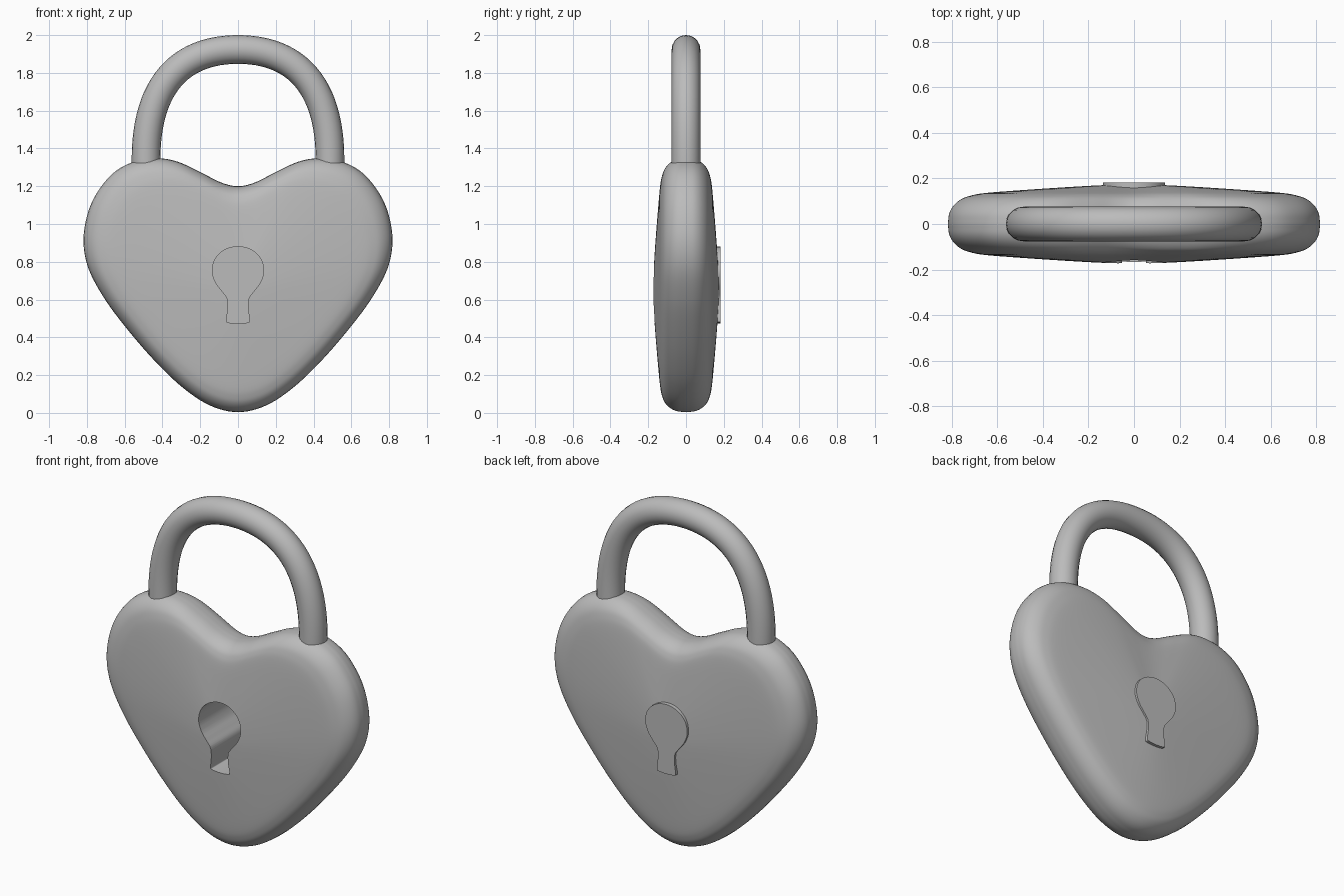
import bpy, bmesh, math
from mathutils import Vector

if "Cube" in bpy.data.objects:
    bpy.data.objects.remove(bpy.data.objects["Cube"])

grey = bpy.data.materials.new("grey_metal")
grey.use_nodes = True
GREY = (0.5, 0.5, 0.5, 1)
grey.diffuse_color = GREY
grey.node_tree.nodes["Principled BSDF"].inputs["Base Color"].default_value = GREY


def spline(points, steps, mirror_ends=False):
    """Smooth curve through 2D points; mirror_ends gives level ends on the x = 0 axis."""
    p = [Vector(q) for q in points]
    flip = Vector((-1, 1))
    first = p[1] * flip if mirror_ends else p[0] * 2 - p[1]
    last = p[-2] * flip if mirror_ends else p[-1] * 2 - p[-2]
    p = [first] + p + [last]
    out = []
    for a, b, c, d in zip(p, p[1:], p[2:], p[3:]):
        for i in range(steps):
            t = i / steps
            out.append(0.5 * (2 * b + (c - a) * t + (2 * a - 5 * b + 4 * c - d) * t ** 2
                              + (3 * b - a - 3 * c + d) * t ** 3))
    return out + [p[-2]]


def closed_outline(half, steps):
    right = spline(half, steps, True)
    return right + [Vector((-v.x, v.y)) for v in right[-2:0:-1]]


def make_object(name, bm, angle=35):
    bmesh.ops.recalc_face_normals(bm, faces=bm.faces)
    mesh = bpy.data.meshes.new(name)
    bm.to_mesh(mesh)
    bm.free()
    mesh.materials.append(grey)
    ob = bpy.data.objects.new(name, mesh)
    bpy.context.collection.objects.link(ob)
    return ob


def activate(ob):
    bpy.ops.object.select_all(action='DESELECT')
    ob.select_set(True)
    bpy.context.view_layer.objects.active = ob


def prism(name, outline, y0, y1):
    bm = bmesh.new()
    face = bm.faces.new([bm.verts.new((v.x, y0, v.y)) for v in outline])
    moved = bmesh.ops.extrude_face_region(bm, geom=[face])["geom"]
    bmesh.ops.translate(bm, vec=(0, y1 - y0, 0),
                        verts=[g for g in moved if isinstance(g, bmesh.types.BMVert)])
    if not any(f.normal.y and f.is_valid and f is face for f in bm.faces):
        bm.faces.new([v for v in face.verts])
    return make_object(name, bm)


# Heart body: outline rings shrinking towards the middle of each bulging face
heart = closed_outline([(0, 1.2), (.09, 1.22), (.2, 1.275), (.32, 1.33), (.43, 1.348),
                        (.55, 1.33), (.66, 1.27), (.75, 1.16), (.8, 1.04), (.818, .9),
                        (.79, .76), (.71, .61), (.6, .46), (.45, .285), (.3, .14),
                        (.15, .04), (0, .004)], 6)
bulge = spline([(1, 0), (.993, .045), (.97, .08), (.93, .108), (.88, .124), (.8, .136),
                (.6, .149), (.3, .165), (.08, .174)], 4)
profile = [(s, -y) for s, y in reversed(bulge)] + [(s, y) for s, y in bulge[1:]]
middle = Vector((0, .65))
bm = bmesh.new()
rings = []
for s, y in profile:
    ring = [middle + (v - middle) * s for v in heart]
    rings.append([bm.verts.new((v.x, y, v.y)) for v in ring])
n = len(heart)
for a, b in zip(rings, rings[1:]):
    for i in range(n):
        bm.faces.new((a[i], a[(i + 1) % n], b[(i + 1) % n], b[i]))
bm.faces.new(rings[0])
bm.faces.new(rings[-1])
body = make_object("heart_body", bm)

# Keyhole pocket in the front, with its plate standing proud of the back
keyhole = closed_outline([(0, .88), (.07, .863), (.12, .816), (.136, .75), (.118, .69),
                          (.085, .645), (.057, .605), (.054, .55), (.061, .49),
                          (.05, .478), (0, .474)], 5)
cutter = prism("keyhole_cutter", keyhole, -.4, .15)
cutter.hide_render = True
cut = body.modifiers.new("keyhole", 'BOOLEAN')
cut.operation = 'DIFFERENCE'
cut.solver = 'EXACT'
cut.object = cutter
activate(body)
bpy.ops.object.modifier_apply(modifier=cut.name)
bpy.data.objects.remove(cutter)
bpy.ops.object.shade_smooth_by_angle(angle=math.radians(35))
plate = prism("keyhole_back_plate", keyhole, .155, .183)
activate(plate)
bpy.ops.object.shade_smooth_by_angle(angle=math.radians(35))

# Shackle: round bar bent over an arch, its feet sunk in the lobes
curve = bpy.data.curves.new("shackle", 'CURVE')
curve.dimensions = '3D'
curve.bevel_depth = .076
curve.bevel_resolution = 8
curve.resolution_u = 24
curve.use_fill_caps = True
bar = curve.splines.new('BEZIER')
bar.bezier_points.add(4)
path = [(-.487, 1.27, 0, .02), (-.487, 1.34, 0, .4), (0, 1.924, .3, 0),
        (.487, 1.34, 0, -.4), (.487, 1.27, 0, -.02)]
for i, (point, (x, z, dx, dz)) in enumerate(zip(bar.bezier_points, path)):
    point.handle_left_type = point.handle_right_type = 'FREE'
    point.co = (x, 0, z)
    step = Vector((dx, 0, dz))
    point.handle_left = point.co - (step * .05 if i == 1 else step)
    point.handle_right = point.co + (step * .05 if i == 3 else step)
curve.materials.append(grey)
shackle = bpy.data.objects.new("shackle", curve)
bpy.context.collection.objects.link(shackle)
activate(shackle)
bpy.ops.object.convert(target='MESH')
bpy.ops.object.shade_smooth_by_angle(angle=math.radians(50))
